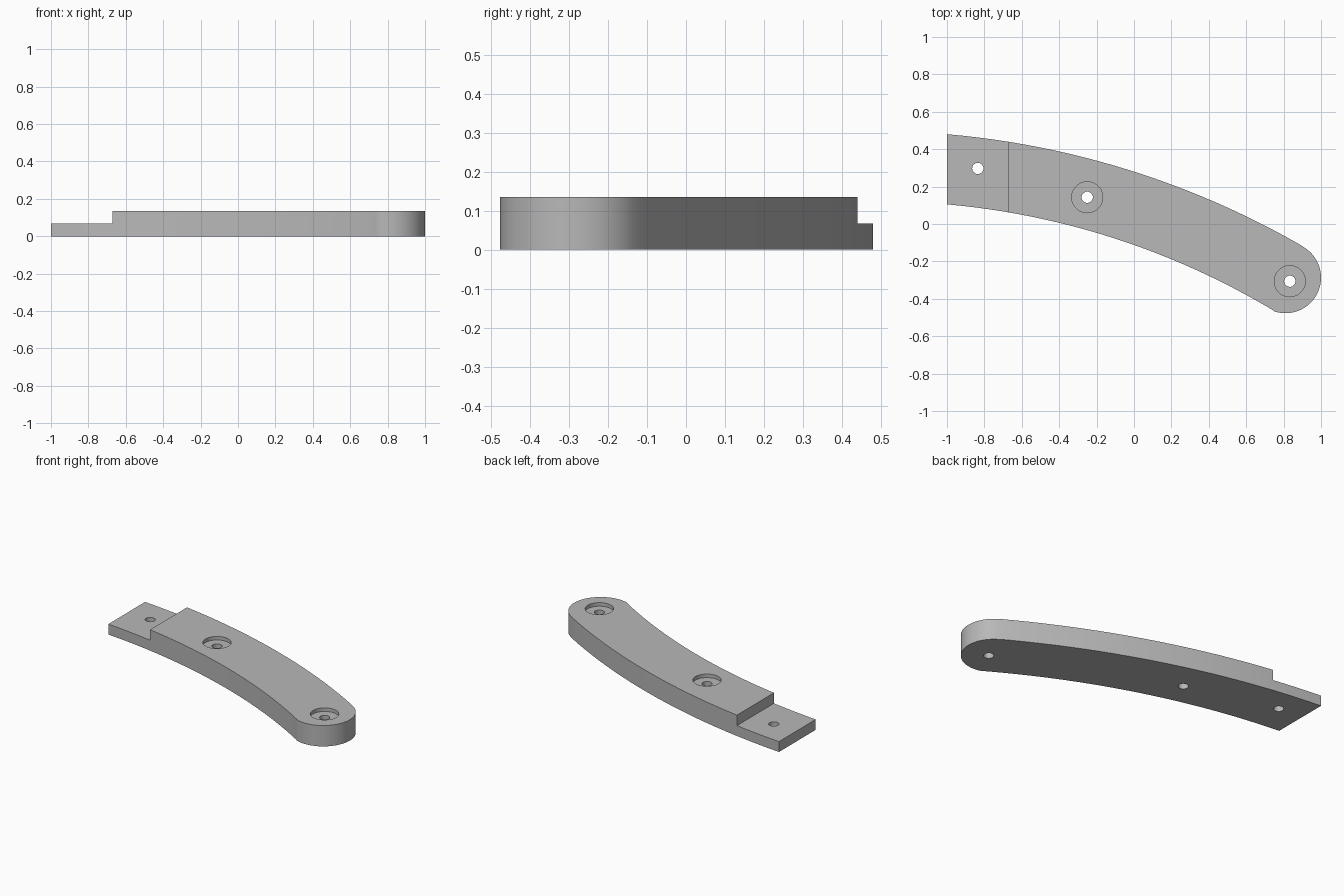
import bpy, bmesh, math
from mathutils import Vector

if "Cube" in bpy.data.objects:
    bpy.data.objects.remove(bpy.data.objects["Cube"])

HEIGHT = 0.135
STEP_Z = 0.067
STEP_X = -0.672
BORE_DEPTH = 0.023

grey = bpy.data.materials.new("plain grey")
grey.use_nodes = True
grey.diffuse_color = (0.48, 0.48, 0.48, 1)
grey.node_tree.nodes["Principled BSDF"].inputs["Base Color"].default_value = grey.diffuse_color


def arc_through(a, b, c, steps):
    """Points along the circular arc from a through b to c."""
    a, b, c = Vector(a), Vector(b), Vector(c)
    d = 2 * (a.x * (b.y - c.y) + b.x * (c.y - a.y) + c.x * (a.y - b.y))
    aa, bb, cc = a.length_squared, b.length_squared, c.length_squared
    centre = Vector(((aa * (b.y - c.y) + bb * (c.y - a.y) + cc * (a.y - b.y)) / d,
                     (aa * (c.x - b.x) + bb * (a.x - c.x) + cc * (b.x - a.x)) / d))
    start, end = a - centre, c - centre
    t0 = math.atan2(start.y, start.x)
    sweep = math.atan2(end.y, end.x) - t0
    r = start.length
    return [centre + r * Vector((math.cos(t0 + sweep * i / steps),
                                 math.sin(t0 + sweep * i / steps)))
            for i in range(steps + 1)]


def prism(name, outline, z0, z1):
    """Extrude a flat outline between two heights."""
    bm = bmesh.new()
    base = bm.faces.new([bm.verts.new((p[0], p[1], z0)) for p in outline])
    top = bmesh.ops.extrude_face_region(bm, geom=[base])["geom"]
    bmesh.ops.translate(bm, vec=(0, 0, z1 - z0),
                        verts=[v for v in top if isinstance(v, bmesh.types.BMVert)])
    bmesh.ops.recalc_face_normals(bm, faces=bm.faces)
    mesh = bpy.data.meshes.new(name)
    bm.to_mesh(mesh)
    bm.free()
    obj = bpy.data.objects.new(name, mesh)
    bpy.context.collection.objects.link(obj)
    mesh.materials.append(grey)
    return obj


def circle(x, y, r, n=48):
    return [(x + r * math.cos(math.tau * i / n), y + r * math.sin(math.tau * i / n))
            for i in range(n)]


def cut(target, cutter):
    """Subtract the cutter, then discard it."""
    cutter.hide_render = True
    mod = target.modifiers.new("cut", 'BOOLEAN')
    mod.operation, mod.solver, mod.object = 'DIFFERENCE', 'EXACT', cutter
    bpy.context.view_layer.objects.active = target
    bpy.ops.object.modifier_apply(modifier=mod.name)
    bpy.data.objects.remove(cutter)


# Curved arm: two long arcs joined by a rounded tip
upper = arc_through((-1, 0.48), (0, 0.28), (0.89, -0.112), 24)
lower = arc_through((0.735, -0.456), (0, -0.112), (-1, 0.105), 24)
tip = []
for i in range(1, 32):
    t = math.radians(65 - 179 * i / 32)
    tip.append((0.81 + 0.19 * math.cos(t), -0.287 + 0.19 * math.sin(t)))
arm = prism("curved_arm", upper + tip + lower, 0, HEIGHT)

# Half-height lap tongue at the square end
cut(arm, prism("tongue_cutter", [(-1.2, -0.3), (STEP_X, -0.3), (STEP_X, 0.8), (-1.2, 0.8)],
               STEP_Z, 0.3))

# Screw holes, counterbored where the arm is full height
for x, y, bored in [(-0.835, 0.297, False), (-0.25, 0.143, True), (0.833, -0.306, True)]:
    if bored:
        cut(arm, prism("bore_cutter", circle(x, y, 0.083), HEIGHT - BORE_DEPTH, 0.3))
    cut(arm, prism("hole_cutter", circle(x, y, 0.03, 32), -0.1, 0.3))

bpy.ops.object.select_all(action='DESELECT')
arm.select_set(True)
bpy.context.view_layer.objects.active = arm
bpy.ops.object.shade_smooth_by_angle(angle=math.radians(30))
